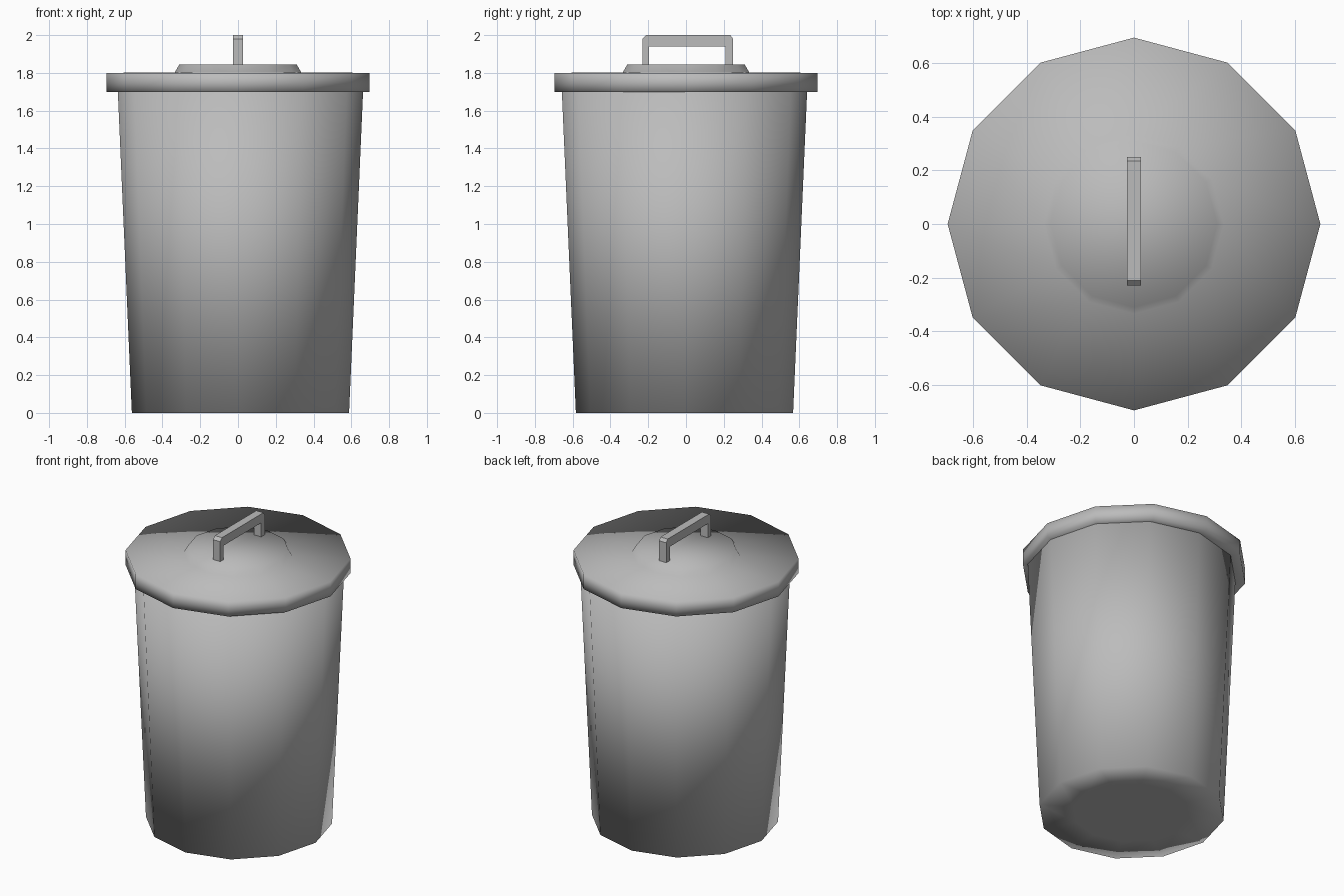
import bpy
import bmesh
import math

cube = bpy.data.objects.get("Cube")
if cube:
    bpy.data.objects.remove(cube, do_unlink=True)

SIDES = 12

metal = bpy.data.materials.new("grey metal")
metal.use_nodes = True
GREY = (0.5, 0.5, 0.5, 1)
metal.diffuse_color = GREY
metal.node_tree.nodes["Principled BSDF"].inputs["Base Color"].default_value = GREY


def finish(name, bm, smooth):
    bmesh.ops.recalc_face_normals(bm, faces=bm.faces[:])
    for face in bm.faces:
        face.smooth = smooth
    mesh = bpy.data.meshes.new(name)
    bm.to_mesh(mesh)
    bm.free()
    mesh.materials.append(metal)
    obj = bpy.data.objects.new(name, mesh)
    bpy.context.collection.objects.link(obj)
    return obj


def turned(name, profile, centre=(0, 0)):
    """Closed twelve-sided solid from (radius, height) rings, bottom to top."""
    bm = bmesh.new()
    rings = []
    for radius, z in profile:
        angles = [2 * math.pi * i / SIDES for i in range(SIDES)]
        rings.append([bm.verts.new((centre[0] + radius * math.cos(a),
                                    centre[1] + radius * math.sin(a), z))
                      for a in angles])
    for low, high in zip(rings, rings[1:]):
        for i in range(SIDES):
            j = (i + 1) % SIDES
            bm.faces.new((low[i], low[j], high[j], high[i]))
    bm.faces.new(rings[0])
    bm.faces.new(rings[-1])
    return finish(name, bm, True)


# Tapered bin, with an inner ring on the flat underside
turned("bin_body", [(0.36, 0), (0.575, 0), (0.65, 1.72)], centre=(0.013, -0.008))

# Lid with a straight rim and a low raised centre
turned("lid", [(0.6, 1.70), (0.695, 1.70), (0.695, 1.75), (0.695, 1.80),
               (0.335, 1.803), (0.31, 1.845)])

# Square bar handle with chamfered upper corners
outline = [(-0.23, 1.82), (-0.23, 1.98), (-0.21, 2.0), (0.235, 2.0),
           (0.25, 1.98), (0.25, 1.82), (0.21, 1.82), (0.21, 1.94),
           (-0.195, 1.94), (-0.195, 1.82)]
bm = bmesh.new()
side = bm.faces.new([bm.verts.new((-0.027, y, z)) for y, z in outline])
sweep = bmesh.ops.extrude_face_region(bm, geom=[side])
moved = [v for v in sweep["geom"] if isinstance(v, bmesh.types.BMVert)]
bmesh.ops.translate(bm, verts=moved, vec=(0.054, 0, 0))
finish("lid_handle", bm, False)
